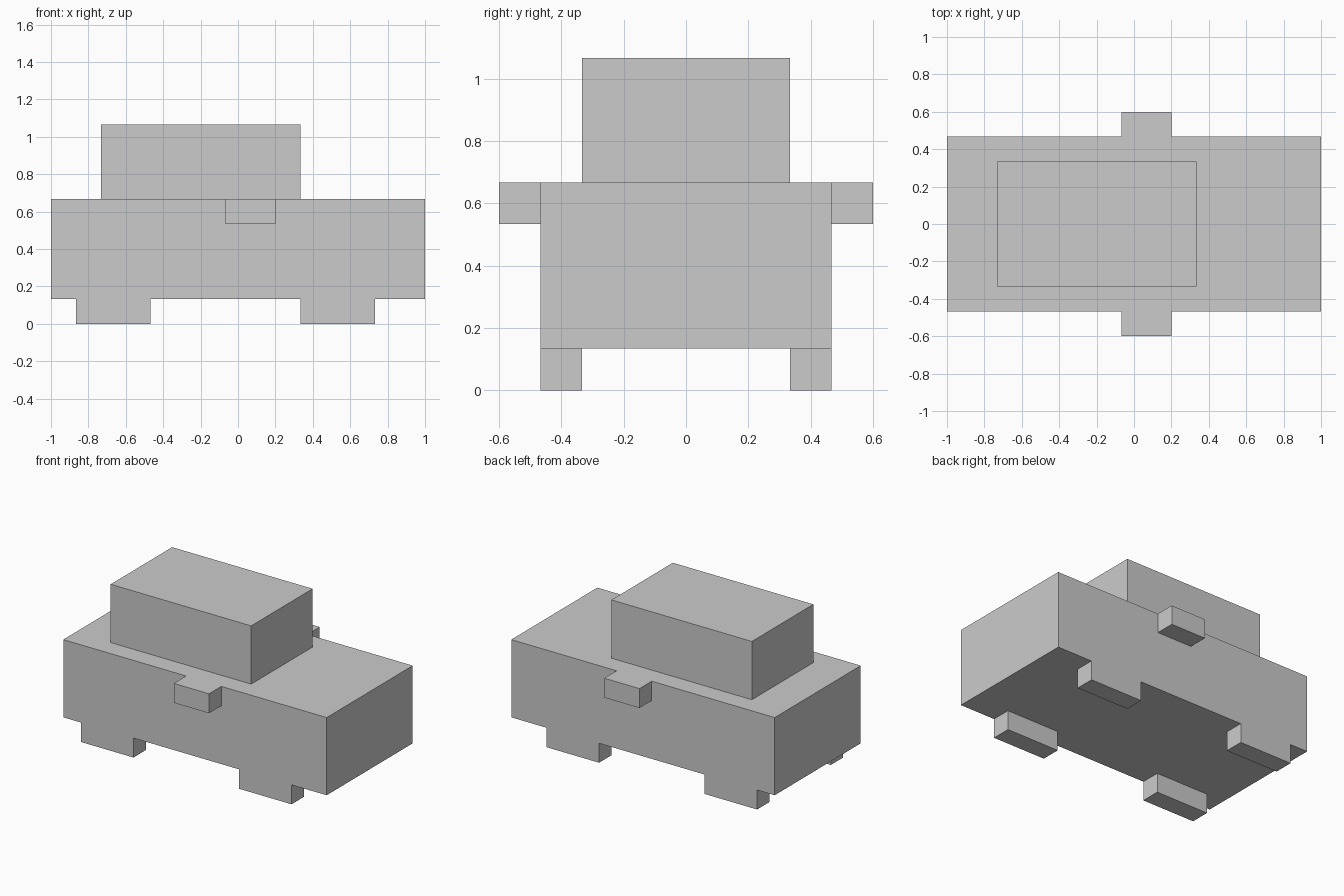
import bpy
import bmesh
from mathutils import Matrix, Vector

if "Cube" in bpy.data.objects:
    bpy.data.objects.remove(bpy.data.objects["Cube"])

U = 1 / 15  # the model sits on a regular block grid


def box(name, x, y, z):
    """Box from (min, max) ranges given in grid units."""
    lo, hi = (Vector(c) * U for c in zip(x, y, z))
    bm = bmesh.new()
    bmesh.ops.create_cube(bm, size=1, matrix=Matrix.Diagonal((*(hi - lo), 1)))
    mesh = bpy.data.meshes.new(name)
    bm.to_mesh(mesh)
    bm.free()
    obj = bpy.data.objects.new(name, mesh)
    obj.location = (lo + hi) / 2
    bpy.context.collection.objects.link(obj)
    return obj


# Car body and cabin
box("body", (-15, 15), (-7, 7), (2, 10))
box("cabin", (-11, 5), (-5, 5), (10, 16))

# Wheels and side mirrors, repeated on both sides
for side, s in (("right", -1), ("left", 1)):
    wheel_y = sorted((5 * s, 7 * s))
    box(f"rear_wheel_{side}", (-13, -7), wheel_y, (0, 2))
    box(f"front_wheel_{side}", (5, 11), wheel_y, (0, 2))
    box(f"side_mirror_{side}", (-1, 3), sorted((7 * s, 9 * s)), (8, 10))
